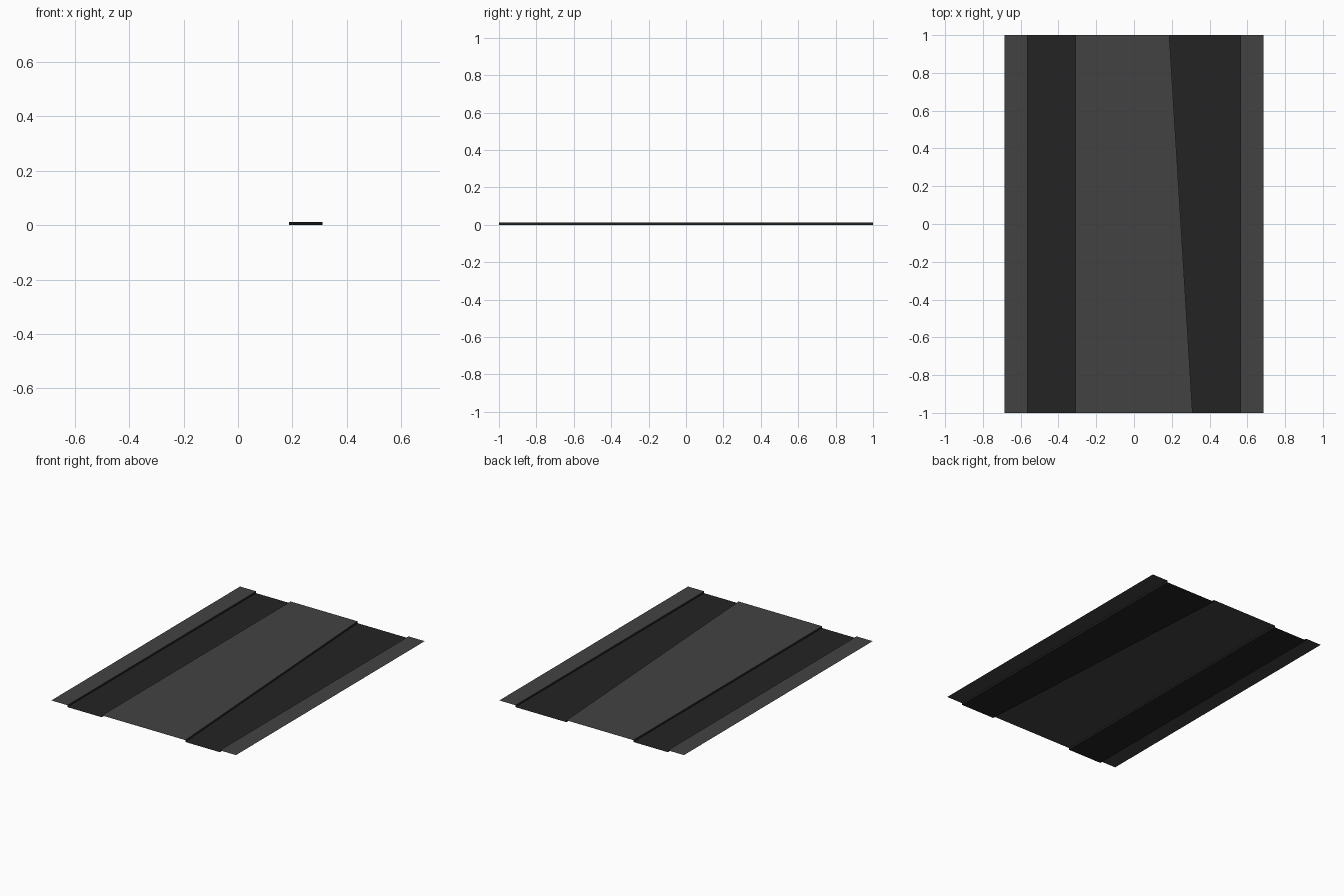
import bpy

if "Cube" in bpy.data.objects:
    bpy.data.objects.remove(bpy.data.objects["Cube"])

H = 0.0125          # kerb height
W, K, M = 0.685, 0.565, 0.31   # outer edge, kerb line, median half width
T = 0.187           # median edge at the tapered end


def material(name, v):
    m = bpy.data.materials.new(name)
    m.diffuse_color = (v, v, v, 1)
    m.use_nodes = True
    m.node_tree.nodes["Principled BSDF"].inputs["Base Color"].default_value = m.diffuse_color
    return m


concrete = material("grey_concrete", 0.055)
asphalt = material("dark_asphalt", 0.017)


def strip(name, a, b, mat):
    """Sheet running front to back between edges a and b.
    Each edge is (x at front, x at back, z)."""
    verts = [(a[0], -1, a[2]), (b[0], -1, b[2]), (b[1], 1, b[2]), (a[1], 1, a[2])]
    me = bpy.data.meshes.new(name)
    me.from_pydata(verts, [], [(0, 1, 2, 3)])
    me.materials.append(mat)
    ob = bpy.data.objects.new(name, me)
    bpy.context.collection.objects.link(ob)
    return ob


# Raised pavements and median, lower lanes
strip("left_pavement", (-W, -W, H), (-K, -K, H), concrete)
strip("left_lane", (-K, -K, 0), (-M, -M, 0), asphalt)
strip("median", (-M, -M, H), (M, T, H), concrete)
strip("right_lane", (M, T, 0), (K, K, 0), asphalt)
strip("right_pavement", (K, K, H), (W, W, H), concrete)

# Kerb faces, each facing its lane
for name, x0, x1, faces_right in (("left_outer_kerb", -K, -K, True),
                                  ("left_median_kerb", -M, -M, False),
                                  ("right_median_kerb", M, T, True),
                                  ("right_outer_kerb", K, K, False)):
    top, bottom = (x0, x1, H), (x0, x1, 0)
    strip(name, *((top, bottom) if faces_right else (bottom, top)), asphalt)
